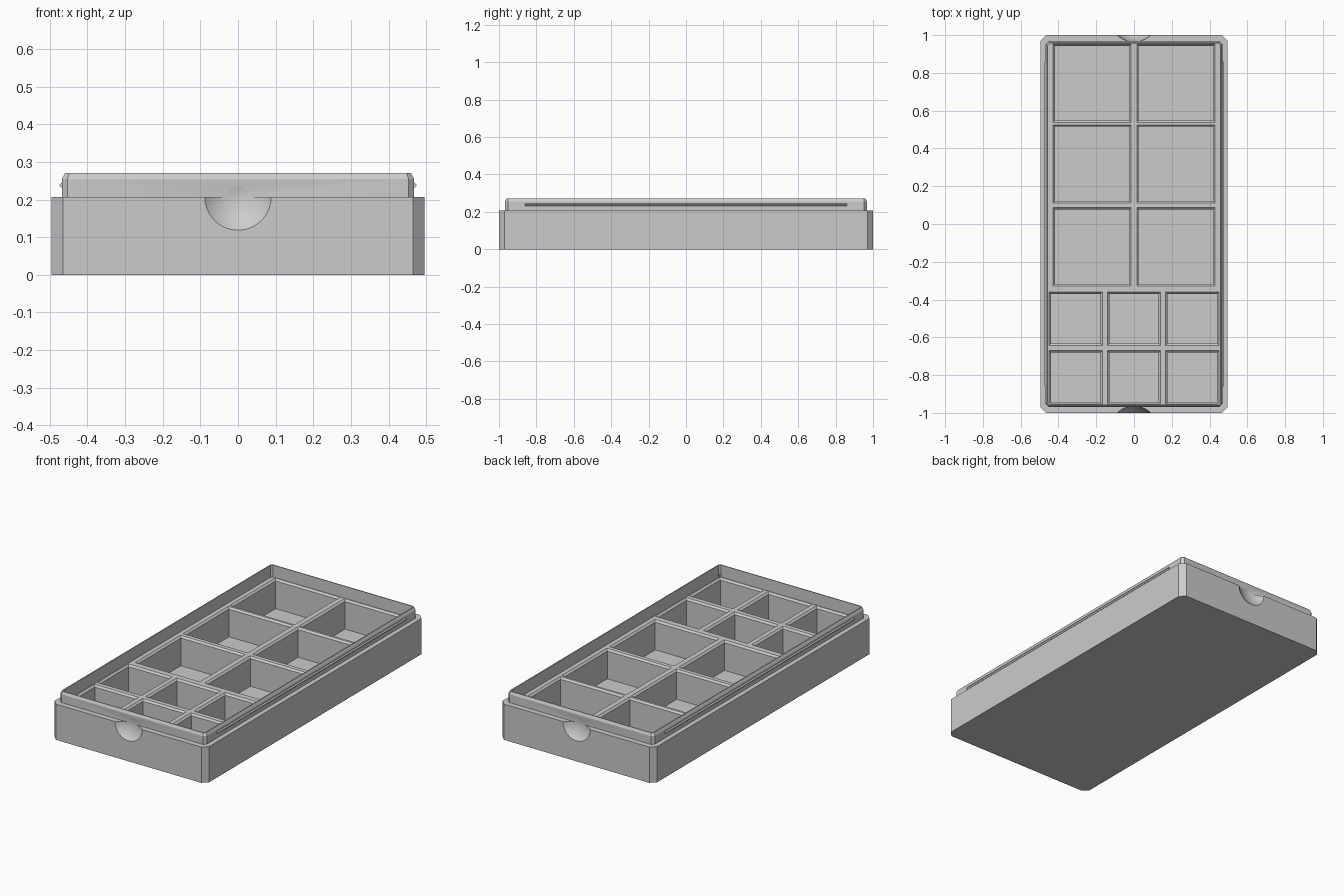
import bpy, bmesh, math
from mathutils import Matrix

if "Cube" in bpy.data.objects:
    bpy.data.objects.remove(bpy.data.objects["Cube"])

grey = bpy.data.materials.new("light grey plastic")
grey.diffuse_color = (0.6, 0.6, 0.6, 1)
grey.use_nodes = True
grey.node_tree.nodes["Principled BSDF"].inputs["Base Color"].default_value = grey.diffuse_color


def outline(hx, hy, c):
    """Rectangle with chamfered corners, or a plain one when c is 0."""
    if c == 0:
        return [(hx, -hy), (hx, hy), (-hx, hy), (-hx, -hy)]
    return [(hx - c, -hy), (hx, -hy + c), (hx, hy - c), (hx - c, hy),
            (-hx + c, hy), (-hx, hy - c), (-hx, -hy + c), (-hx + c, -hy)]


def loft(bm, sections, cx=0, cy=0):
    """Stack outlines (z, half x, half y, chamfer) and close both ends."""
    rings = [[bm.verts.new((cx + x, cy + y, z)) for x, y in outline(hx, hy, c)]
             for z, hx, hy, c in sections]
    for a, b in zip(rings, rings[1:]):
        n = len(a)
        for i in range(n):
            j = (i + 1) % n
            bm.faces.new((a[i], a[j], b[j], b[i]))
    bm.faces.new(rings[0][::-1])
    bm.faces.new(rings[-1])


def make_object(name, bm):
    bmesh.ops.recalc_face_normals(bm, faces=bm.faces[:])
    mesh = bpy.data.meshes.new(name)
    bm.to_mesh(mesh)
    bm.free()
    mesh.materials.append(grey)
    ob = bpy.data.objects.new(name, mesh)
    bpy.context.collection.objects.link(ob)
    return ob


def cut(target, cutter):
    mod = target.modifiers.new("cut", 'BOOLEAN')
    mod.operation = 'DIFFERENCE'
    mod.solver = 'EXACT'
    mod.object = cutter
    bpy.context.view_layer.objects.active = target
    bpy.ops.object.modifier_apply(modifier=mod.name)
    bpy.data.objects.remove(cutter)


# Tray: outer block, stepped rim with bevelled top, shallow recess inside it
FLOOR, DECK, LEDGE, TOP = 0.03, 0.2, 0.207, 0.27
bm = bmesh.new()
loft(bm, [(0, 0.495, 1.0, 0.03), (LEDGE, 0.495, 1.0, 0.03),
          (LEDGE, 0.468, 0.968, 0.015), (0.255, 0.468, 0.968, 0.015),
          (TOP, 0.46, 0.961, 0.012),
          (TOP, 0.454, 0.956, 0.01), (DECK, 0.454, 0.956, 0.01)])
tray = make_object("tray", bm)

# Compartments: six large and six small pockets with a bevelled lip
pockets = [(x, y, 0.207, 0.207) for x in (-0.222, 0.222) for y in (0.745, 0.318, -0.12)]
pockets += [(x, y, 0.141, 0.141) for x in (-0.309, 0, 0.309) for y in (-0.502, -0.811)]
bm = bmesh.new()
for x, y, hx, hy in pockets:
    b = 0.01
    loft(bm, [(FLOOR, hx - b, hy - b, 0), (DECK - b, hx - b, hy - b, 0),
              (DECK, hx, hy, 0), (DECK + 0.02, hx, hy, 0)], x, y)
cut(tray, make_object("pocket_cutter", bm))

# Finger notches: shallow spherical scoops at both ends
bm = bmesh.new()
for side in (-1, 1):
    bmesh.ops.create_uvsphere(bm, u_segments=64, v_segments=32, radius=0.128,
                              matrix=Matrix.Translation((0, side * 1.0925, LEDGE)))
cut(tray, make_object("notch_cutter", bm))

bpy.ops.object.select_all(action='DESELECT')
tray.select_set(True)
bpy.context.view_layer.objects.active = tray
bpy.ops.object.shade_smooth_by_angle(angle=math.radians(20))

# Snap ridges along both long sides of the rim
for side, name in ((-1, "left_snap_ridge"), (1, "right_snap_ridge")):
    bm = bmesh.new()
    profile = [(0.464, 0.231), (0.469, 0.231), (0.475, 0.238), (0.469, 0.245), (0.464, 0.245)]
    ends = [[bm.verts.new((side * x, y, z)) for x, z in profile] for y in (-0.86, 0.86)]
    for i in range(len(profile)):
        j = (i + 1) % len(profile)
        bm.faces.new((ends[0][i], ends[0][j], ends[1][j], ends[1][i]))
    bm.faces.new(ends[0])
    bm.faces.new(ends[1])
    make_object(name, bm)
